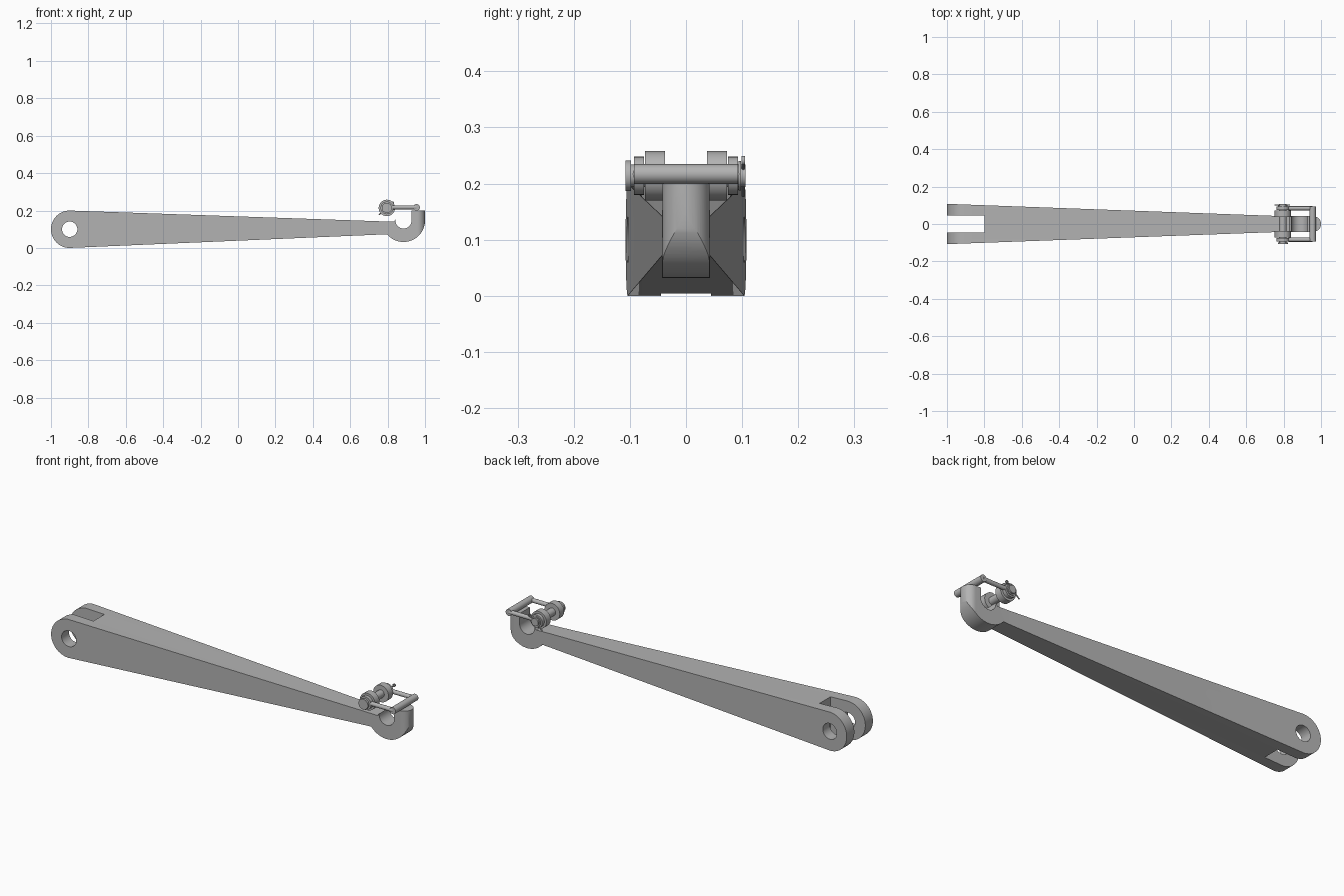
import bpy, bmesh
from math import sin, cos, radians, acos, asin
from mathutils import Vector

if "Cube" in bpy.data.objects:
    bpy.data.objects.remove(bpy.data.objects["Cube"], do_unlink=True)

steel = bpy.data.materials.new("grey steel")
steel.use_nodes = True
colour = (0.45, 0.45, 0.45, 1)
steel.diffuse_color = colour
steel.node_tree.nodes["Principled BSDF"].inputs["Base Color"].default_value = colour


def finish(bm, name):
    bmesh.ops.recalc_face_normals(bm, faces=bm.faces)
    mesh = bpy.data.meshes.new(name)
    bm.to_mesh(mesh)
    bm.free()
    mesh.materials.append(steel)
    obj = bpy.data.objects.new(name, mesh)
    bpy.context.collection.objects.link(obj)
    return obj


def smooth(obj):
    bpy.ops.object.select_all(action='DESELECT')
    obj.select_set(True)
    bpy.context.view_layer.objects.active = obj
    bpy.ops.object.shade_smooth_by_angle(angle=radians(30))


def prism(name, points, offset):
    """Extrude a closed outline of 3D points along an offset."""
    bm = bmesh.new()
    face = bm.faces.new([bm.verts.new(p) for p in points])
    new = bmesh.ops.extrude_face_region(bm, geom=[face])["geom"]
    bmesh.ops.translate(bm, vec=offset,
                        verts=[v for v in new if isinstance(v, bmesh.types.BMVert)])
    return finish(bm, name)


def rod(name, start, end, radius, segments=32):
    """Solid cylinder between two points."""
    a, b = Vector(start), Vector(end)
    bm = bmesh.new()
    bmesh.ops.create_cone(bm, cap_ends=True, segments=segments, radius1=radius,
                          radius2=radius, depth=(b - a).length)
    bmesh.ops.rotate(bm, verts=bm.verts,
                     matrix=(b - a).to_track_quat('Z', 'Y').to_matrix())
    bmesh.ops.translate(bm, verts=bm.verts, vec=(a + b) / 2)
    obj = finish(bm, name)
    smooth(obj)
    return obj


def ring(name, x, z, y1, y2, outer, inner):
    """Flat washer around a y axis."""
    bm = bmesh.new()
    loops = []
    for r, y in ((outer, y1), (outer, y2), (inner, y2), (inner, y1)):
        loops.append([bm.verts.new((x + r * cos(radians(a)), y, z + r * sin(radians(a))))
                      for a in range(0, 360, 10)])
    for k in range(4):
        p, q = loops[k], loops[(k + 1) % 4]
        for i in range(36):
            j = (i + 1) % 36
            bm.faces.new((p[i], p[j], q[j], q[i]))
    obj = finish(bm, name)
    smooth(obj)


def arc(cx, cy, r, a, b, steps):
    return [(cx + r * cos(radians(a + (b - a) * i / steps)),
             cy + r * sin(radians(a + (b - a) * i / steps))) for i in range(steps + 1)]


def boolean(obj, cutter, operation):
    cutter.hide_render = True
    mod = obj.modifiers.new(operation.lower(), 'BOOLEAN')
    mod.operation, mod.solver, mod.object = operation, 'EXACT', cutter
    bpy.context.view_layer.objects.active = obj
    bpy.ops.object.modifier_apply(modifier=mod.name)
    bpy.data.objects.remove(cutter, do_unlink=True)


# Arm side outline: round pivot end, tapering shank and open hook
hx, hz = 0.885, 0.147
side = arc(-0.9, 0.1, 0.1, 92, 268, 32)
side += arc(hx, hz, 0.115, 220, 360, 32)
side += [(1.0, 0.2), (hx + 0.043, 0.2)]
side += arc(hx, hz, 0.043, 360, 172, 28)
side += [(0.832, 0.14)]
arm = prism("hook_arm", [(x, -0.15, z) for x, z in side], (0, 0.3, 0))

# Plan outline: taper, rounded hook nose and fork slot
plan = [(-0.8, -0.045), (-1.01, -0.045), (-1.01, -0.108), (0.765, -0.043)]
plan += arc(0.958, 0, 0.042, -90, 90, 24)
plan += [(0.765, 0.043), (-1.01, 0.108), (-1.01, 0.045), (-0.8, 0.045)]
boolean(arm, prism("plan_cutter", [(x, y, -0.1) for x, y in plan], (0, 0, 0.5)), 'INTERSECT')
boolean(arm, rod("bore_cutter", (-0.9, -0.2, 0.1), (-0.9, 0.2, 0.1), 0.041, 48), 'DIFFERENCE')
smooth(arm)

# Hinge pin with head, and the split pin through its other end
px, pz, bx = 0.796, 0.214, 0.955
rod("hinge_pin", (px, -0.1, pz), (px, 0.106, pz), 0.02)
rod("pin_head", (px, -0.108, pz), (px, -0.098, pz), 0.027)
ring("pin_washer", px, pz, 0.094, 0.098, 0.026, 0.019)
rod("split_pin", (px - 0.042, 0.102, pz - 0.036), (px + 0.028, 0.102, pz + 0.024), 0.003, 10)
ring("split_pin_eye", px + 0.031, pz + 0.027, 0.099, 0.105, 0.008, 0.004)

# Hinge bosses, latch eyes and side rods on both sides
for s, label in ((1, "back"), (-1, "front")):
    ring(label + "_boss", px, pz, s * 0.037, s * 0.073, 0.044, 0.0195)
    ring(label + "_latch_eye", px, pz, s * 0.075, s * 0.093, 0.034, 0.0195)
    rod(label + "_latch_rod", (px + 0.03, s * 0.084, 0.217), (bx, s * 0.084, 0.217), 0.011, 20)

# Cross bar closing the latch
rod("latch_cross_bar", (bx, -0.093, 0.217), (bx, 0.093, 0.217), 0.0175)
